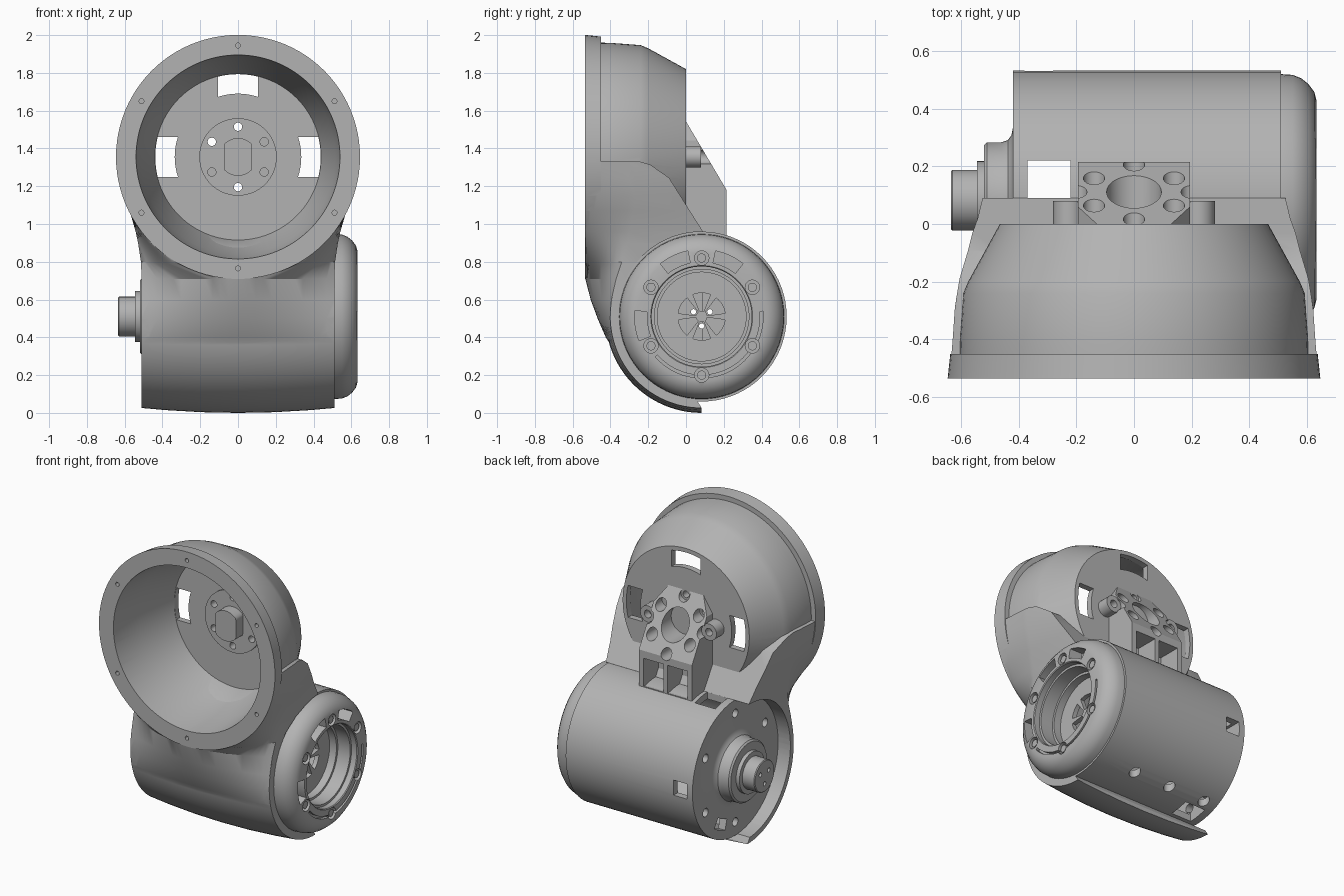
import bpy, bmesh
from math import sin, cos, pi, radians, sqrt
from mathutils import Vector

if "Cube" in bpy.data.objects:
    bpy.data.objects.remove(bpy.data.objects["Cube"])

grey = bpy.data.materials.new("neutral grey")
grey.use_nodes = True
tone = (0.45, 0.45, 0.45, 1)
grey.diffuse_color = tone
grey.node_tree.nodes["Principled BSDF"].inputs["Base Color"].default_value = tone

BARREL = Vector((0, 0.083, 0.51))   # centre of the crosswise barrel
DISH = Vector((0, 0, 1.355))        # centre of the front dish
SIXTH = [90 + 60 * i for i in range(6)]


def place(axis, u, v, a):
    return Vector({"x": (a, u, v), "y": (u, a, v), "z": (u, v, a)}[axis])


def finish(bm, name):
    bmesh.ops.recalc_face_normals(bm, faces=bm.faces[:])
    mesh = bpy.data.meshes.new(name)
    bm.to_mesh(mesh)
    bm.free()
    mesh.materials.append(grey)
    obj = bpy.data.objects.new(name, mesh)
    bpy.context.scene.collection.objects.link(obj)
    return obj


def skin(bm, rings):
    """Join rings of equal length with quads."""
    for low, high in zip(rings, rings[1:]):
        for i in range(len(low)):
            j = (i + 1) % len(low)
            bm.faces.new((low[i], low[j], high[j], high[i]))


def revolve(name, axis, centre, profile, seg=72):
    """Turn a (radius, along) profile, ending on the axis, into a solid."""
    bm = bmesh.new()
    skin(bm, [[bm.verts.new(centre + place(axis, r * cos(2 * pi * i / seg), r * sin(2 * pi * i / seg), a))
               for i in range(seg)] for r, a in profile])
    bmesh.ops.remove_doubles(bm, verts=bm.verts[:], dist=1e-5)
    return finish(bm, name)


def prisms(name, axis, centre, outlines, a, b):
    """Extrude one or more 2D outlines along an axis."""
    bm = bmesh.new()
    for outline in outlines:
        face = bm.faces.new([bm.verts.new(centre + place(axis, u, v, a)) for u, v in outline])
        extruded = bmesh.ops.extrude_face_region(bm, geom=[face])["geom"]
        moved = [g for g in extruded if isinstance(g, bmesh.types.BMVert)]
        bmesh.ops.translate(bm, verts=moved, vec=place(axis, 0, 0, b - a))
    return finish(bm, name)


def circle(r, u=0, v=0, n=24):
    return [(u + r * cos(2 * pi * i / n), v + r * sin(2 * pi * i / n)) for i in range(n)]


def polar(r, deg):
    return r * cos(radians(deg)), r * sin(radians(deg))


def circles(r, ring, angles):
    return [circle(r, *polar(ring, d)) for d in angles]


def rect(u0, u1, v0, v1):
    return [(u0, v0), (u1, v0), (u1, v1), (u0, v1)]


def sector(r0, r1, mid, half, inner_half=None, n=12):
    inner_half = inner_half or half
    steps = [2 * i / n - 1 for i in range(n + 1)]
    return ([polar(r1, mid + half * s) for s in steps]
            + [polar(r0, mid - inner_half * s) for s in steps])


def boolean(obj, other, operation="DIFFERENCE"):
    mod = obj.modifiers.new("bool", "BOOLEAN")
    mod.operation, mod.solver, mod.object = operation, "EXACT", other
    bpy.context.view_layer.update()
    graph = bpy.context.evaluated_depsgraph_get()
    mesh = bpy.data.meshes.new_from_object(obj.evaluated_get(graph))
    obj.modifiers.clear()
    obj.data = mesh
    bpy.data.objects.remove(other)


def cut(obj, axis, centre, outlines, a, b):
    boolean(obj, prisms("cutter", axis, centre, outlines, a, b))


# Skirt: level outlines flaring from the barrel sleeve up to the dish rim
# (height, front y, side y, side half width, back y, back half width)
levels = [
    (0.3, -0.36, -0.352, 0.509, 0.083, 0.509), (0.4, -0.425, -0.388, 0.509, 0.083, 0.509),
    (0.5, -0.468, -0.402, 0.509, 0.083, 0.509), (0.6, -0.505, -0.395, 0.509, 0.083, 0.509),
    (0.71, -0.533, -0.37, 0.51, 0.083, 0.51), (0.8, -0.533, -0.34, 0.514, 0.084, 0.512),
    (0.9, -0.533, -0.31, 0.529, 0.086, 0.52), (0.96, -0.533, -0.3, 0.542, 0.09, 0.525),
    (1.07, -0.533, -0.28, 0.574, 0.02, 0.542), (1.15, -0.533, -0.27, 0.598, -0.03, 0.56),
    (1.245, -0.533, -0.27, 0.612, -0.09, 0.575), (1.315, -0.533, -0.27, 0.618, -0.19, 0.605),
    (1.332, -0.533, -0.3, 0.622, -0.25, 0.615)]
bm = bmesh.new()
rings = []
for z, front, side_y, side_w, back, back_w in levels:
    rim = sqrt(max(0.645 ** 2 - (z - DISH.z) ** 2, 0.0001)) if z > 0.71 else 0.01
    half = [(back_w, back)]
    for i in range(13):
        u = 1 - i / 12
        half.append((rim + (side_w - rim) * u, front + (side_y - front) * u ** 1.6))
    outline = half + [(-x, y) for x, y in reversed(half)]
    rings.append([bm.verts.new((x, y, z)) for x, y in outline])
skin(bm, rings)
bm.faces.new(rings[0])
bm.faces.new(rings[-1])
housing = finish(bm, "housing")

# Sleeve wrapped under the barrel, slightly fuller in the middle
bm = bmesh.new()
for x in (-0.51, -0.38, -0.19, 0, 0.19, 0.38, 0.51):
    for i in range(31):
        bm.verts.new(BARREL + place("x", *polar(0.51 - 0.1 * x * x, 155 + 115 * i / 30), x))
bmesh.ops.convex_hull(bm, input=bm.verts[:])
bmesh.ops.delete(bm, geom=[v for v in bm.verts if not v.link_faces], context="VERTS")
boolean(housing, finish(bm, "sleeve"), "UNION")

# Dome with rim, hollowed by the dish and by the barrel seat
boolean(housing, revolve("dome", "y", DISH, [
    (0, -0.535), (0.646, -0.535), (0.637, -0.45), (0.605, -0.45), (0.604, -0.4),
    (0.592, -0.24), (0.575, -0.2), (0.465, 0), (0, 0)], 96), "UNION")
dish_profile = [(0, -0.6), (0.54, -0.6), (0.54, -0.535), (0.515, -0.3), (0.44, -0.04), (0, -0.04)]
boolean(housing, revolve("cutter", "y", DISH, dish_profile, 96))
boolean(housing, revolve("cutter", "x", BARREL, [(0, -0.8), (0.449, -0.8), (0.449, 0.8), (0, 0.8)]))
cut(housing, "y", DISH, [sector(0.335, 0.438, d, 14, 18.4) for d in (0, 90, 180)], -0.1, 0.1)
cut(housing, "y", DISH, circles(0.022, 0.16, SIXTH), -0.1, 0.1)
cut(housing, "y", DISH, circles(0.013, 0.59, SIXTH), -0.6, -0.47)

# Barrel with stepped hub and shaft on its right end
barrel = revolve("barrel", "x", BARREL, [
    (0, -0.635), (0.1, -0.635), (0.105, -0.63), (0.105, -0.545), (0.135, -0.545), (0.135, -0.52),
    (0.19, -0.52), (0.2, -0.51), (0.2, -0.46), (0.208, -0.437), (0.225, -0.425), (0.25, -0.42),
    (0.45, -0.42), (0.45, 0.51), (0.405, 0.51), (0.405, -0.36), (0, -0.36)])
boolean(barrel, revolve("cutter", "y", DISH, dish_profile, 96))
cut(barrel, "x", BARREL, circles(0.014, 0.05, (30, 150, 270)), -0.7, -0.3)
cut(barrel, "x", BARREL, circles(0.028, 0.36, SIXTH) + [sector(0.32, 0.39, 295, 9)], -0.45, -0.3)
cut(barrel, "z", Vector(), [rect(-0.37, -0.22, 0.09, 0.22)], -0.1, 1.2)
cut(barrel, "y", Vector(), [rect(-0.38, -0.28, 0.46, 0.56)], 0.4, 0.7)
cut(barrel, "z", Vector(), [circle(0.035, x, 0.27) for x in (-0.32, -0.05, 0.22)], -0.1, 0.4)

# Rounded end cap with a recessed vent
cap = revolve("end_cap", "x", BARREL, [
    (0, 0.45), (0.235, 0.45), (0.235, 0.5), (0.25, 0.5), (0.25, 0.59), (0.265, 0.59), (0.265, 0.628),
    (0.27, 0.633), (0.345, 0.633), (0.375, 0.625), (0.402, 0.605), (0.422, 0.58), (0.434, 0.55),
    (0.437, 0.505), (0.4, 0.505), (0.4, 0.42), (0, 0.42)])
cut(cap, "x", BARREL, [sector(0.03, 0.125, d, 22) for d in SIXTH], 0.4, 0.5)
cut(cap, "x", BARREL, [sector(0.29, 0.355, d, 13) for d in (65, 115, 188)], 0.54, 0.7)
cut(cap, "x", BARREL, [sector(0.31, 0.325, -67, 72, n=40)], 0.61, 0.7)
cut(cap, "x", BARREL, circles(0.038, 0.31, SIXTH), 0.6, 0.7)
prisms("cap_screws", "x", BARREL, circles(0.024, 0.31, SIXTH), 0.58, 0.625)

# Sloped bracket behind the dome, with bolt holes and two pockets
bracket = prisms("bracket", "x", Vector(), [[(-0.01, 1.56), (0.215, 1.18), (0.215, 0.92), (-0.01, 0.92)]], -0.195, 0.195)
for side in (-1, 1):
    corner = [(side * 0.105, 1.58), (side * 0.3, 1.58), (side * 0.3, 1.28), (side * 0.215, 1.41)]
    cut(bracket, "y", Vector(), [corner], -0.1, 0.4)
for hole in circles(0.037, 0.16, SIXTH) + circles(0.037, 0.2, (0, 180)):
    cut(bracket, "y", DISH, [hole], -0.1, 0.4)
cut(bracket, "y", DISH, [circle(0.095, n=40)], 0.02, 0.4)
cut(bracket, "y", Vector(), [rect(-0.16, -0.015, 0.945, 1.13), rect(0.015, 0.16, 0.945, 1.13)], 0.06, 0.4)

# Screw posts beside the bracket
for side, name in ((1, "left"), (-1, "right")):
    post = prisms(name + "_post", "y", DISH, [circle(0.055, side * 0.225)], -0.01, 0.08)
    cut(post, "y", DISH, [circle(0.025, side * 0.225)], 0.03, 0.2)

# Mounting disc and flat-sided key inside the dish
disc = prisms("mounting_disc", "y", DISH, [circle(0.205, n=64)], -0.055, -0.03)
cut(disc, "y", DISH, circles(0.022, 0.16, SIXTH), -0.1, 0.1)
prisms("key", "y", DISH, [[(max(-0.075, min(0.075, u)), v) for u, v in circle(0.1, n=40)]], -0.13, -0.04)

for obj in bpy.context.scene.collection.objects:
    if obj.type == "MESH":
        bpy.ops.object.select_all(action="DESELECT")
        obj.select_set(True)
        bpy.context.view_layer.objects.active = obj
        bpy.ops.object.shade_smooth_by_angle(angle=radians(30))
